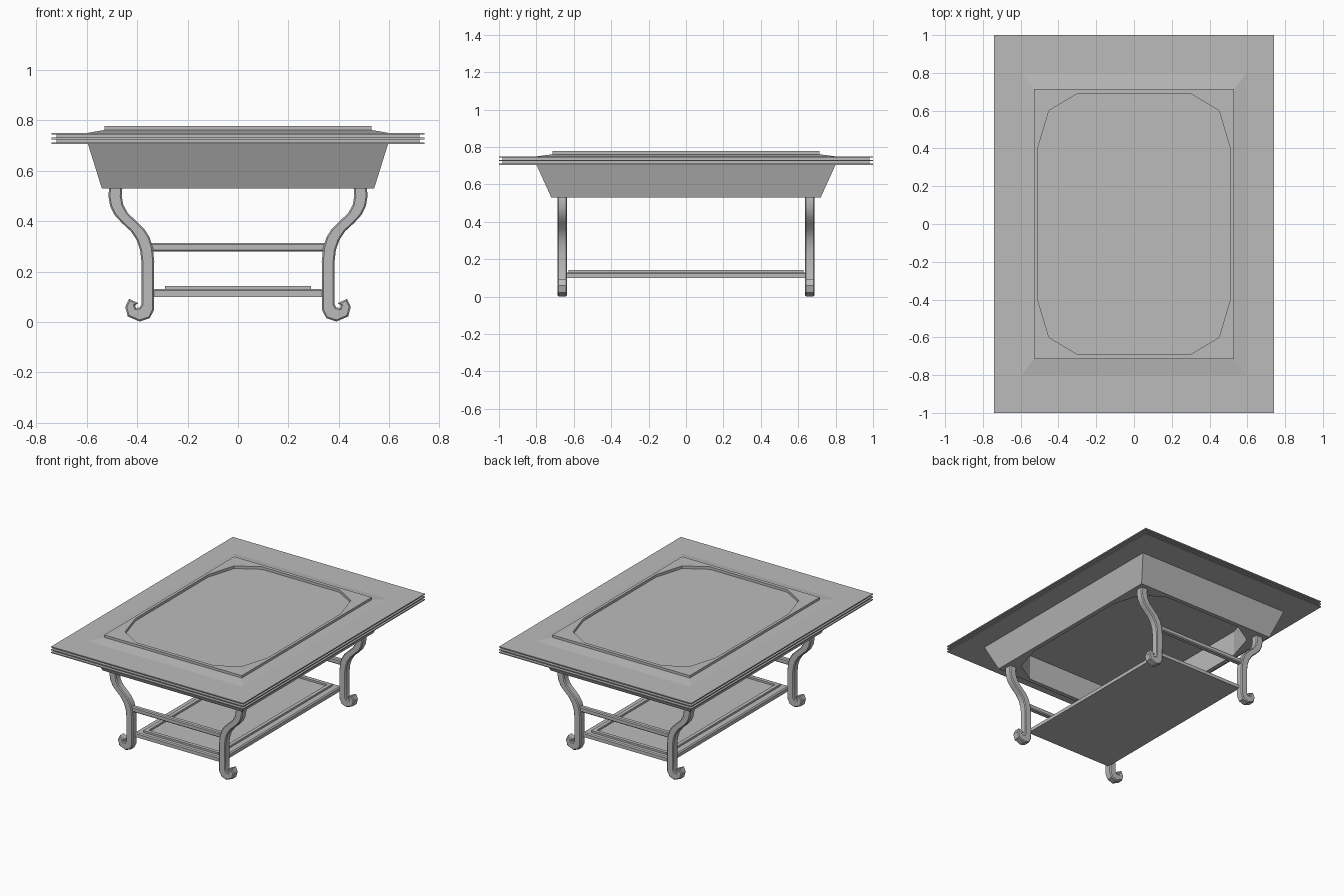
import bpy, bmesh, math

cube = bpy.data.objects.get("Cube")
if cube:
    bpy.data.objects.remove(cube, do_unlink=True)

GREY = (0.5, 0.5, 0.5, 1.0)
mat = bpy.data.materials.new("plain grey")
mat.use_nodes = True
mat.diffuse_color = GREY
mat.node_tree.nodes["Principled BSDF"].inputs["Base Color"].default_value = GREY


def finish(bm, name, smooth=None):
    bmesh.ops.recalc_face_normals(bm, faces=bm.faces[:])
    me = bpy.data.meshes.new(name)
    bm.to_mesh(me)
    bm.free()
    me.materials.append(mat)
    ob = bpy.data.objects.new(name, me)
    bpy.context.collection.objects.link(ob)
    if smooth:
        bpy.ops.object.select_all(action='DESELECT')
        ob.select_set(True)
        bpy.context.view_layer.objects.active = ob
        bpy.ops.object.shade_smooth_by_angle(angle=math.radians(smooth))
    return ob


def ring(quarter, z):
    """Mirror three points of the +x +y quarter into a closed 12-point ring."""
    a = quarter
    b = [(-x, y) for x, y in reversed(a)]
    c = [(-x, -y) for x, y in a]
    d = [(x, -y) for x, y in reversed(a)]
    return [(x, y, z) for x, y in a + b + c + d]


def rect(x, y, z):
    return ring([(x, y * 0.55), (x, y), (x * 0.55, y)], z)


def cut_corner(z, grow=0.0):
    return ring([(0.51 + grow, 0.4), (0.45 + grow, 0.6 + grow), (0.3, 0.69 + grow)], z)


def loft(name, rings, caps=True, closed=False):
    bm = bmesh.new()
    loops = [[bm.verts.new(p) for p in r] for r in rings]
    pairs = list(zip(loops, loops[1:]))
    if closed:
        pairs.append((loops[-1], loops[0]))
    for lo, hi in pairs:
        n = len(lo)
        for i in range(n):
            j = (i + 1) % n
            bm.faces.new((lo[i], lo[j], hi[j], hi[i]))
    if caps and not closed:
        bm.faces.new(loops[0])
        bm.faces.new(loops[-1])
    return finish(bm, name)


def box(name, centre, size, bevel=0.0):
    bm = bmesh.new()
    bmesh.ops.create_cube(bm, size=1)
    for v in bm.verts:
        v.co = [c + k * s for c, k, s in zip(centre, v.co, size)]
    if bevel:
        bmesh.ops.bevel(bm, geom=bm.edges[:], offset=bevel, segments=1, affect='EDGES')
    return finish(bm, name)


# Table top: three stacked lips, sloped field, raised panel with sunken centre
rings = []
for low, high in ((0.705, 0.712), (0.724, 0.731), (0.743, 0.75)):
    if rings:
        rings.append(rect(0.72, 0.98, low))
    rings += [rect(0.74, 1.0, low), rect(0.74, 1.0, high)]
    if high < 0.75:
        rings.append(rect(0.72, 0.98, high))
rings += [rect(0.595, 0.8, 0.75), rect(0.53, 0.715, 0.761), rect(0.53, 0.715, 0.778),
          cut_corner(0.778), cut_corner(0.76)]
loft("table_top", rings)

# Tapered apron with an open, cut-corner underside
loft("apron", [rect(0.595, 0.8, 0.706), rect(0.54, 0.72, 0.53),
               cut_corner(0.53), cut_corner(0.706)], closed=True)

# Leg outline in x and z, from the outer top down to the scrolled foot and back up
OUTER = [(0.51, 0.54), (0.514, 0.5), (0.507, 0.46), (0.49, 0.425), (0.46, 0.392),
         (0.425, 0.36), (0.402, 0.325), (0.388, 0.285), (0.383, 0.24), (0.383, 0.07)]
FOOT = [(0.39, 0.057), (0.405, 0.056), (0.408, 0.065), (0.396, 0.075), (0.432, 0.092),
        (0.447, 0.06), (0.437, 0.022), (0.39, 0.002), (0.35, 0.015), (0.333, 0.048)]
INNER = [(0.332, 0.24), (0.338, 0.295), (0.35, 0.335), (0.372, 0.37), (0.405, 0.402),
         (0.437, 0.432), (0.455, 0.465), (0.461, 0.5), (0.458, 0.54)]


def leg(name, sx, sy):
    bm = bmesh.new()
    outline = OUTER + FOOT + INNER
    front = [bm.verts.new((sx * x, sy * 0.636, z)) for x, z in outline]
    back = [bm.verts.new((sx * x, sy * 0.688, z)) for x, z in outline]
    caps = [bm.faces.new(front), bm.faces.new(back)]
    n = len(outline)
    for i in range(n):
        j = (i + 1) % n
        bm.faces.new((front[i], front[j], back[j], back[i]))
    bmesh.ops.recalc_face_normals(bm, faces=bm.faces[:])
    rim = list({e for f in caps for e in f.edges})
    bmesh.ops.bevel(bm, geom=rim, offset=0.006, segments=1, affect='EDGES')
    finish(bm, name, smooth=35)


for sy, end in ((-1, "front"), (1, "back")):
    for sx, side in ((1, "left"), (-1, "right")):
        leg(f"{end}_{side}_leg", sx, sy)
    # Cross rail between the two legs of each end
    box(f"{end}_cross_rail", (0, sy * 0.662, 0.296), (0.7, 0.036, 0.034), 0.006)

# Lower shelf with a raised frame around a sunken panel
loft("shelf", [rect(0.338, 0.66, 0.1), rect(0.338, 0.66, 0.124), rect(0.33, 0.652, 0.13),
               rect(0.29, 0.628, 0.13), rect(0.29, 0.628, 0.143), rect(0.265, 0.603, 0.143),
               rect(0.265, 0.603, 0.13)])
